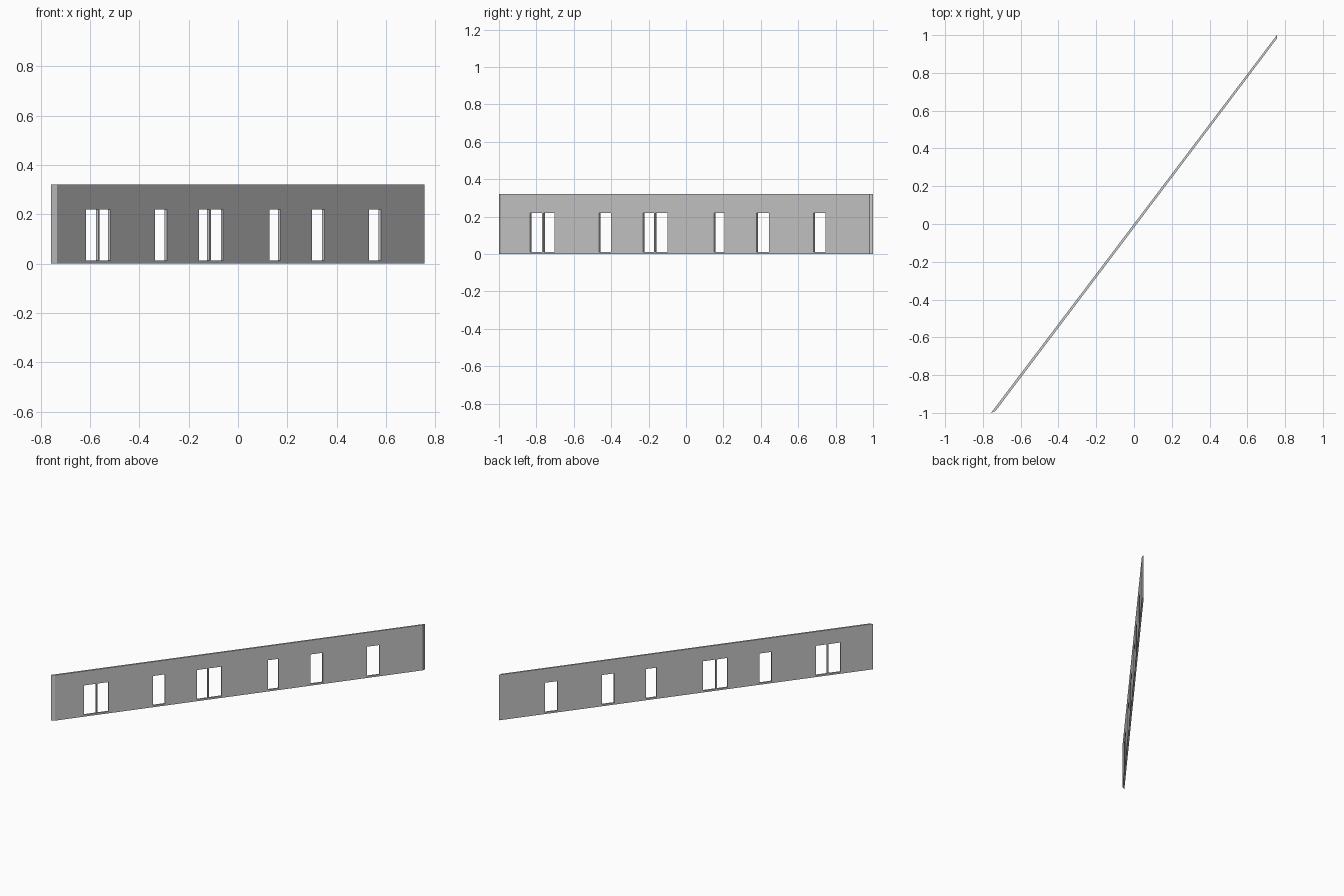
import bpy, bmesh
from mathutils import Vector

if "Cube" in bpy.data.objects:
    bpy.data.objects.remove(bpy.data.objects["Cube"])

HEIGHT, SILL, HEAD = 0.32, 0.012, 0.22
FRONT_A, FRONT_B = Vector((-0.733, -0.99)), Vector((0.756, 0.981))
BACK_A, BACK_B = Vector((-0.757, -1.0)), Vector((0.756, 1.0))
along = (FRONT_B - FRONT_A).normalized()
across = Vector((-along.y, along.x))


def add_prism(bm, outline, z0, z1):
    """Extrude a plan outline between two heights."""
    face = bm.faces.new([bm.verts.new((p.x, p.y, z0)) for p in outline])
    top = bmesh.ops.extrude_face_region(bm, geom=[face])["geom"]
    bmesh.ops.translate(bm, vec=(0, 0, z1 - z0),
                        verts=[v for v in top if isinstance(v, bmesh.types.BMVert)])


def finish(bm, name):
    bmesh.ops.recalc_face_normals(bm, faces=bm.faces)
    mesh = bpy.data.meshes.new(name)
    bm.to_mesh(mesh)
    bm.free()
    obj = bpy.data.objects.new(name, mesh)
    bpy.context.collection.objects.link(obj)
    return obj


# Thin diagonal wall with mitred ends
bm = bmesh.new()
add_prism(bm, [FRONT_A, FRONT_B, BACK_B, BACK_A], 0, HEIGHT)
wall = finish(bm, "wall")

# Door openings, given by the y range on the front face
openings = [(-0.835, -0.769), (-0.762, -0.704), (-0.466, -0.401),
            (-0.229, -0.172), (-0.165, -0.099), (0.150, 0.207),
            (0.377, 0.444), (0.682, 0.747)]
bm = bmesh.new()
for y0, y1 in openings:
    p, q = (FRONT_A + along * ((y - FRONT_A.y) / along.y) for y in (y0, y1))
    add_prism(bm, [p - across * 0.02, q - across * 0.02,
                   q + across * 0.04, p + across * 0.04], SILL, HEAD)
cutter = finish(bm, "opening_cutter")
cutter.hide_render = True

# Cut the openings and discard the helper
mod = wall.modifiers.new("openings", "BOOLEAN")
mod.operation, mod.solver, mod.object = "DIFFERENCE", "EXACT", cutter
bpy.context.view_layer.objects.active = wall
wall.select_set(True)
bpy.ops.object.modifier_apply(modifier=mod.name)
bpy.data.objects.remove(cutter)
